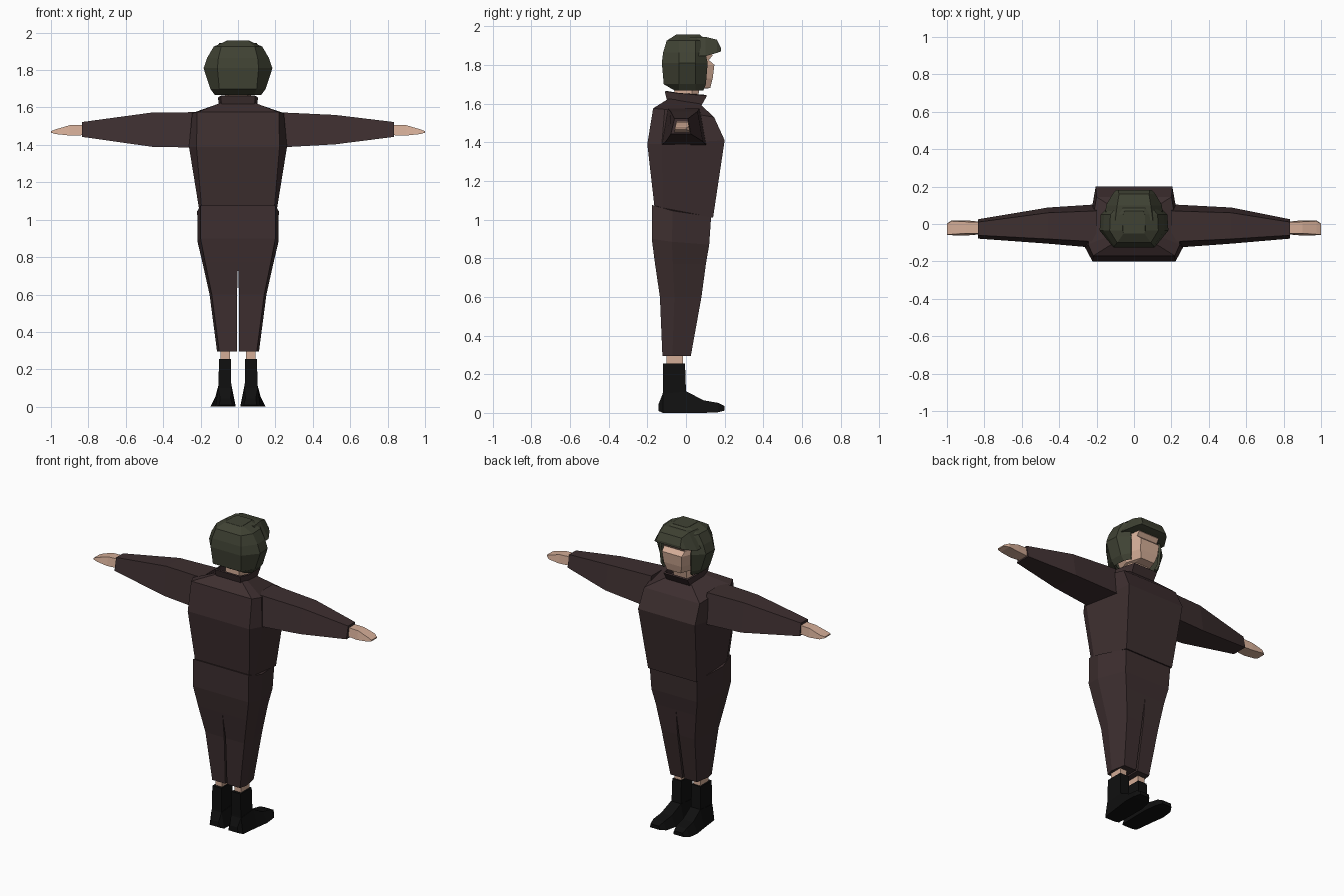
import bpy, bmesh


def material(name, rgb):
    m = bpy.data.materials.new(name)
    m.diffuse_color = (*rgb, 1)
    return m


CLOTH = material("dark_maroon_cloth", (0.047, 0.028, 0.029))
OLIVE = material("olive_green", (0.051, 0.055, 0.034))
SKIN = material("skin", (0.66, 0.42, 0.31))
BOOT = material("black_leather", (0.005, 0.005, 0.005))


def loft(name, rings, mat, caps=True, skip=None, solid=0):
    """Skin a list of closed point rings; skip(ring, side) leaves a face out."""
    bm = bmesh.new()
    vs = [[bm.verts.new(p) for p in r] for r in rings]
    n = len(vs[0])
    for i in range(len(vs) - 1):
        for j in range(n):
            if skip and skip(i, j):
                continue
            k = (j + 1) % n
            bm.faces.new((vs[i][j], vs[i][k], vs[i + 1][k], vs[i + 1][j]))
    if caps:
        bm.faces.new(vs[0])
        bm.faces.new(vs[-1])
    bmesh.ops.recalc_face_normals(bm, faces=bm.faces[:])
    me = bpy.data.meshes.new(name)
    bm.to_mesh(me)
    bm.free()
    me.materials.append(mat)
    ob = bpy.data.objects.new(name, me)
    bpy.context.collection.objects.link(ob)
    if solid:
        mod = ob.modifiers.new("thickness", 'SOLIDIFY')
        mod.thickness = solid
        mod.offset = -1
    return ob


def mirror(ob):
    mod = ob.modifiers.new("mirror", 'MIRROR')
    mod.merge_threshold = 0.0005
    return ob


def box_ring(z, x0, x1, y0, y1):
    return [(x0, y0, z), (x1, y0, z), (x1, y1, z), (x0, y1, z)]


def trap_y(y, b0, b1, t0, t1, z0, z1):
    # trapezoid section across y: bottom b0..b1, top t0..t1
    return [(b0, y, z0), (b1, y, z0), (t1, y, z1), (t0, y, z1)]


def six(zb, zm, zf, xb, yb, w, ym, xf, yf):
    # six sided section: back edge, widest point, front edge
    return [(-xb, yb, zb), (xb, yb, zb), (w, ym, zm),
            (xf, yf, zf), (-xf, yf, zf), (-w, ym, zm)]


# jacket body
loft("jacket", [
    six(1.065, 1.05, 1.01, .195, -.163, .207, -.12, .175, .14),
    six(1.39, 1.39, 1.41, .222, -.20, .262, -.125, .205, .20),
    six(1.575, 1.57, 1.53, .218, -.17, .245, -.11, .20, .145),
    six(1.625, 1.62, 1.60, .09, -.09, .10, -.05, .085, .07)], CLOTH)

# flared collar
loft("collar", [
    six(1.60, 1.60, 1.59, .08, -.085, .09, -.04, .075, .07),
    six(1.665, 1.655, 1.645, .085, -.10, .095, -.04, .08, .10)],
    CLOTH, caps=False, solid=.012)


# trousers: one half mirrored, open along the middle above the crotch
def leg_ring(z, xi, xb, yb, w, xf, yf, drop=0):
    return [(xi, yb, z), (xb, yb, z), (w, (yb * .65 + yf * .35), z - drop * .5),
            (xf, yf, z - drop), (xi, yf, z - drop)]


mirror(loft("trousers", [
    leg_ring(1.075, 0, .20, -.175, .218, .17, .13, .06),
    leg_ring(.90, 0, .20, -.177, .217, .165, .12, .03),
    leg_ring(.77, 0, .175, -.16, .19, .145, .103),
    leg_ring(.60, .005, .14, -.135, .152, .12, .08),
    leg_ring(.295, .006, .10, -.122, .112, .095, .025)],
    CLOTH, skip=lambda i, j: i < 2 and j == 4))


# sleeves and hands
def arm_ring(x, b0, b1, t0, t1, z0, z1):
    return [(x, b0, z0), (x, b1, z0), (x, t1, z1), (x, t0, z1)]


for side, s, elbow, zl, zh in (("left", -1, .46, 1.39, 1.573),
                               ("right", 1, .52, 1.403, 1.56)):
    loft(side + "_sleeve", [
        arm_ring(s * .20, -.128, .105, -.095, .07, 1.385, 1.575),
        arm_ring(s * elbow, -.105, .088, -.08, .06, zl, zh),
        arm_ring(s * .835, -.078, .025, -.06, .01, 1.443, 1.522)], CLOTH)
    loft(side + "_hand", [
        arm_ring(s * .82, -.055, .012, -.05, .01, 1.452, 1.508),
        arm_ring(s * .90, -.062, .02, -.05, .012, 1.45, 1.505),
        arm_ring(s * .975, -.06, .02, -.055, .015, 1.458, 1.483),
        arm_ring(s * 1.0, -.058, .002, -.057, 0, 1.465, 1.473)], SKIN)

# ankles, boot shafts and feet
mirror(loft("ankle", [box_ring(.22, .045, .092, -.10, -.015),
                      box_ring(.34, .042, .094, -.10, -.015)], SKIN))
mirror(loft("boot_shaft", [box_ring(.06, .034, .106, -.122, .005),
                           box_ring(.11, .036, .104, -.12, 0),
                           box_ring(.255, .037, .102, -.118, -.005)], BOOT))
mirror(loft("boot_foot", [
    trap_y(-.142, .03, .10, .04, .095, .01, .045),
    trap_y(-.12, .015, .12, .034, .106, 0, .10),
    trap_y(.005, .012, .135, .034, .106, 0, .11),
    trap_y(.09, .012, .147, .04, .115, 0, .065),
    trap_y(.165, .025, .142, .045, .12, .003, .052),
    trap_y(.20, .05, .12, .055, .115, .012, .035)], BOOT))


# head with hollow eye line and neck
def head_ring(z, w, yb, xf, yf):
    return six(z, z, z, w * .7, yb, w, .03, xf, yf)


loft("head", [
    head_ring(1.58, .065, -.06, .045, .05),
    head_ring(1.675, .07, -.06, .05, .07),
    head_ring(1.68, .08, -.06, .05, .125),
    head_ring(1.73, .105, -.07, .065, .138),
    head_ring(1.80, .12, -.08, .07, .147),
    head_ring(1.825, .12, -.08, .075, .118),
    head_ring(1.85, .12, -.08, .075, .138),
    head_ring(1.90, .10, -.07, .06, .11)], SKIN)


# helmet shell, open at the face
def shell_ring(z, hx, xb, yb, xf, yf):
    return [(-xb, yb, z), (xb, yb, z), (hx, -.035, z), (hx * .97, .05, z),
            (xf, yf, z), (-xf, yf, z), (-hx * .97, .05, z), (-hx, -.035, z)]


helmet = loft("helmet", [
    shell_ring(1.668, .125, .085, -.06, .10, .09),
    shell_ring(1.70, .148, .10, -.115, .11, .103),
    shell_ring(1.81, .184, .11, -.125, .115, .112),
    shell_ring(1.865, .165, .105, -.118, .11, .10),
    shell_ring(1.925, .13, .09, -.10, .08, .11),
    shell_ring(1.957, .06, .055, -.05, .05, .07)],
    OLIVE, caps=False, skip=lambda i, j: j == 4 and i < 3, solid=.015)

# flat crown closing the top, and brim over the face
loft("helmet_crown", [shell_ring(1.94, .07, .06, -.055, .055, .075),
                      shell_ring(1.958, .06, .055, -.05, .05, .07)], OLIVE)
loft("helmet_brim", [
    trap_y(.02, -.155, .155, -.10, .10, 1.85, 1.945),
    trap_y(.10, -.15, .15, -.09, .09, 1.845, 1.945),
    trap_y(.16, -.115, .115, -.08, .08, 1.862, 1.93),
    trap_y(.182, -.095, .095, -.085, .085, 1.87, 1.885)], OLIVE)
